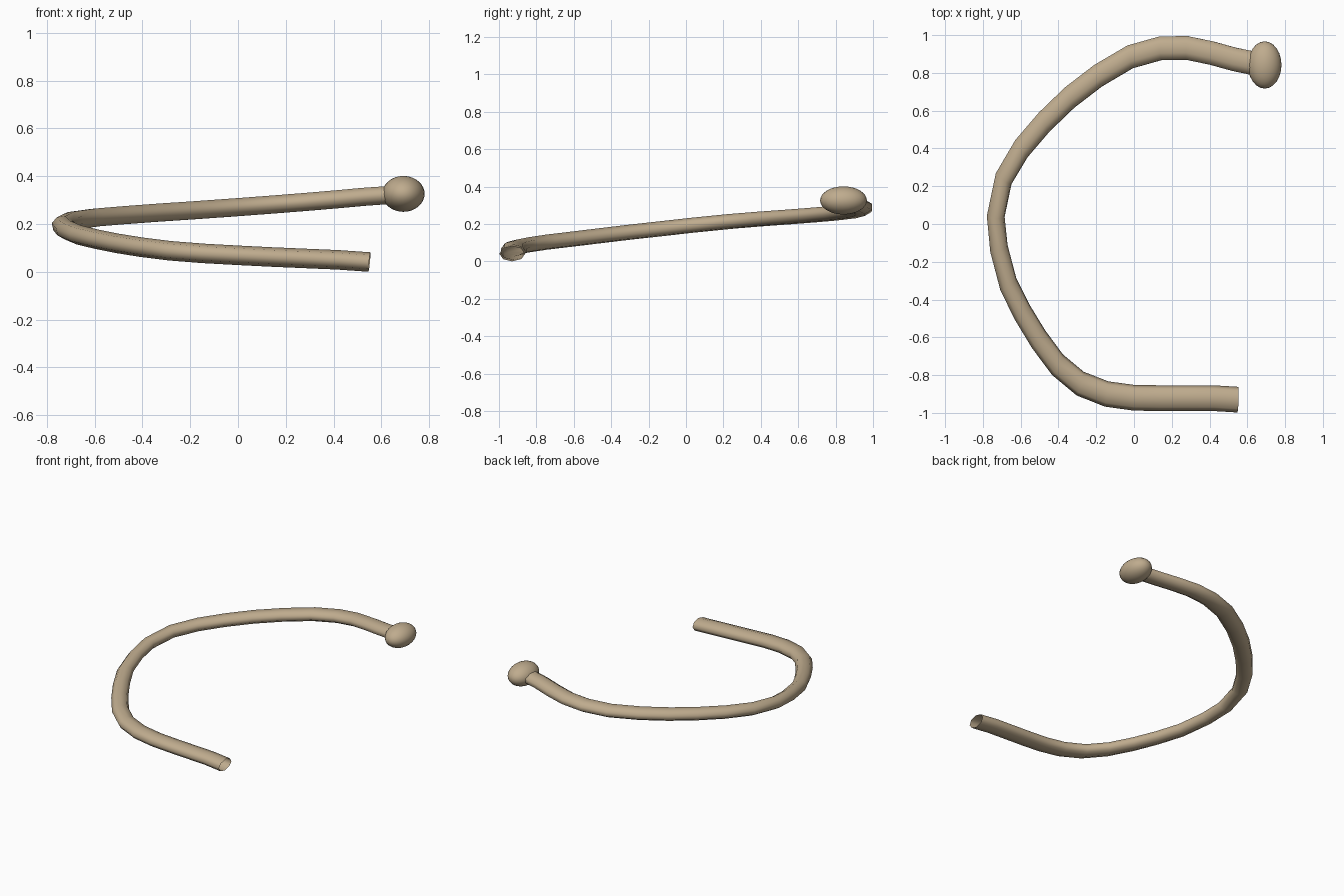
import bpy

if "Cube" in bpy.data.objects:
    bpy.data.objects.remove(bpy.data.objects["Cube"])

# The whole handle is a round tube and ball squashed by this scale
SCALE = (0.71, 1.0, 0.6)

mat = bpy.data.materials.new("tan")
mat.diffuse_color = (0.52, 0.41, 0.27, 1)
mat.use_nodes = True
mat.node_tree.nodes["Principled BSDF"].inputs["Base Color"].default_value = mat.diffuse_color

# Centre line, from the open end round to the ball
PATH = [(0.55, -0.93, 0.041), (0.42, -0.922, 0.05), (0.28, -0.922, 0.056), (0.14, -0.922, 0.062),
        (0.0, -0.92, 0.069), (-0.145, -0.9, 0.077), (-0.285, -0.845, 0.088),
        (-0.405, -0.745, 0.103), (-0.505, -0.61, 0.119), (-0.59, -0.47, 0.136),
        (-0.665, -0.32, 0.154), (-0.715, -0.13, 0.175), (-0.732, 0.04, 0.194),
        (-0.69, 0.24, 0.214), (-0.595, 0.40, 0.227), (-0.475, 0.54, 0.237),
        (-0.34, 0.67, 0.247), (-0.19, 0.785, 0.257), (-0.02, 0.885, 0.269),
        (0.14, 0.93, 0.281), (0.28, 0.932, 0.292), (0.41, 0.905, 0.303),
        (0.53, 0.872, 0.314), (0.66, 0.845, 0.323)]

# Bent tube
curve = bpy.data.curves.new("bent_tube", 'CURVE')
curve.dimensions = '3D'
curve.bevel_depth = 0.068
curve.bevel_resolution = 2
spline = curve.splines.new('POLY')
spline.points.add(len(PATH) - 1)
for point, co in zip(spline.points, PATH):
    point.co = [c / s for c, s in zip(co, SCALE)] + [1]
tube = bpy.data.objects.new("bent_tube", curve)
bpy.context.collection.objects.link(tube)
tube.scale = SCALE
bpy.context.view_layer.objects.active = tube
tube.select_set(True)
bpy.ops.object.convert(target='MESH')
bpy.ops.object.transform_apply(location=False, rotation=False, scale=True)
bpy.ops.object.shade_smooth()
tube = bpy.context.object
tube.data.materials.clear()
tube.data.materials.append(mat)

# End ball
bpy.ops.mesh.primitive_uv_sphere_add(segments=24, ring_count=16, radius=0.125,
                                     location=(0.692, 0.842, 0.326))
ball = bpy.context.object
ball.name = "end_ball"
ball.scale = SCALE
bpy.ops.object.transform_apply(location=False, rotation=False, scale=True)
bpy.ops.object.shade_smooth()
ball.data.materials.append(mat)
